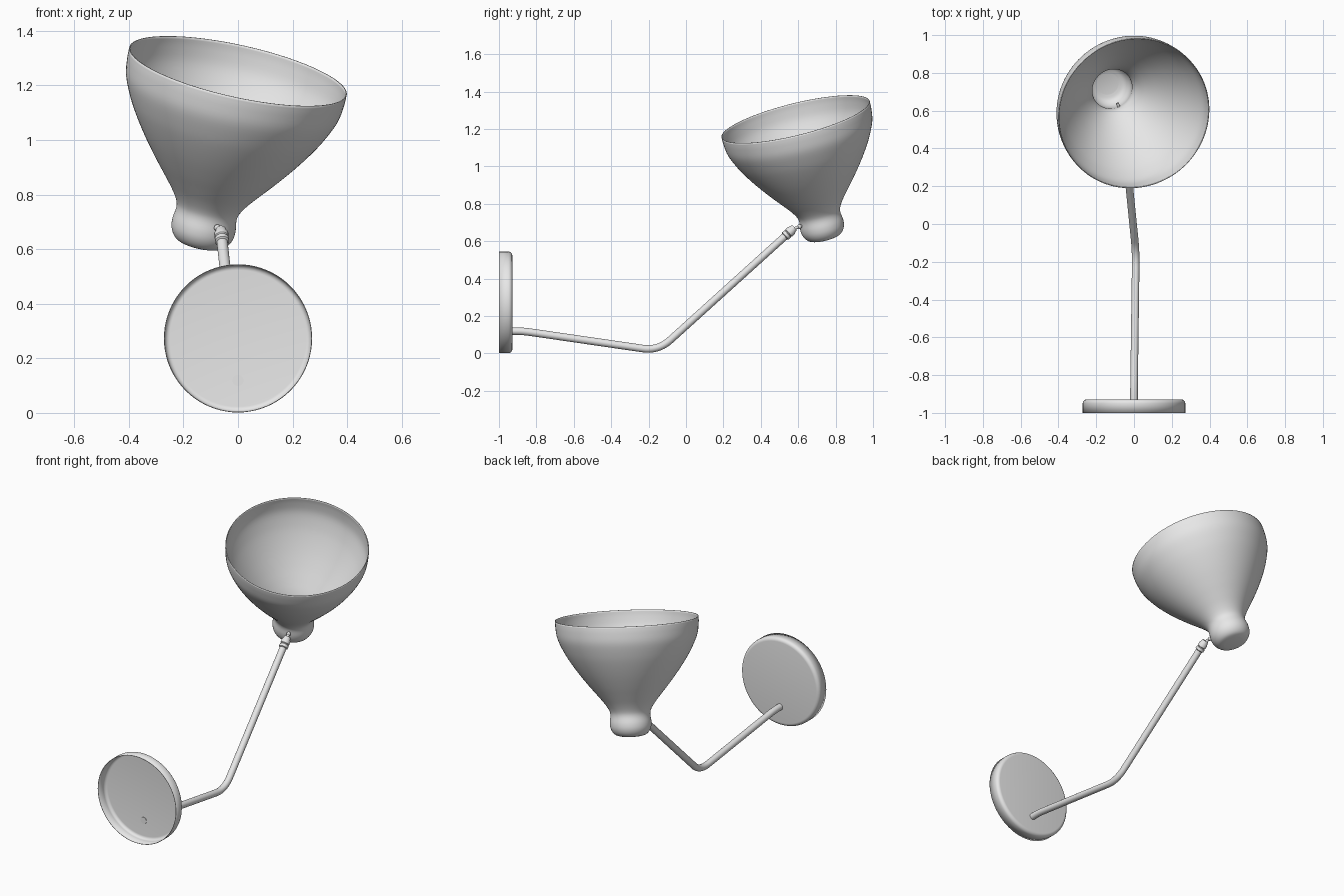
import bpy
import bmesh
import math
from mathutils import Vector

cube = bpy.data.objects.get("Cube")
if cube:
    bpy.data.objects.remove(cube, do_unlink=True)

GREY = (0.8, 0.8, 0.8, 1.0)
metal = bpy.data.materials.new("light_grey_metal")
metal.use_nodes = True
metal.diffuse_color = GREY
metal.node_tree.nodes["Principled BSDF"].inputs["Base Color"].default_value = GREY


def finish(name, bm, angle=40):
    """Turn a bmesh into a smooth shaded object."""
    bmesh.ops.remove_doubles(bm, verts=bm.verts, dist=1e-5)
    bmesh.ops.recalc_face_normals(bm, faces=bm.faces)
    mesh = bpy.data.meshes.new(name)
    bm.to_mesh(mesh)
    bm.free()
    obj = bpy.data.objects.new(name, mesh)
    bpy.context.collection.objects.link(obj)
    mesh.materials.append(metal)
    bpy.ops.object.select_all(action="DESELECT")
    obj.select_set(True)
    bpy.context.view_layer.objects.active = obj
    bpy.ops.object.shade_smooth_by_angle(angle=math.radians(angle))
    return obj


def bridge(bm, rings):
    """Join neighbouring rings of vertices with quads."""
    for a, b in zip(rings, rings[1:]):
        for i in range(len(a)):
            j = (i + 1) % len(a)
            bm.faces.new((a[i], a[j], b[j], b[i]))


def ring(bm, centre, direction, radius, sides):
    turn = Vector((0, 0, 1)).rotation_difference(direction)
    return [bm.verts.new(centre + turn @ Vector((radius * math.cos(a), radius * math.sin(a), 0)))
            for a in (math.tau * i / sides for i in range(sides))]


def lathe(name, origin, axis, profile, sides=64, wall=0):
    """Revolve (distance along axis, radius) pairs; wall > 0 leaves an open shell."""
    axis, origin = Vector(axis).normalized(), Vector(origin)
    bm = bmesh.new()
    rings = [ring(bm, origin + axis * t, axis, r, sides) for t, r in profile]
    bridge(bm, rings)
    bm.faces.new(rings[-1])
    if not wall:
        bm.faces.new(rings[0])
    obj = finish(name, bm)
    if wall:
        shell = obj.modifiers.new("wall", "SOLIDIFY")
        shell.thickness = wall
        shell.offset = 0
    return obj


def smooth_profile(points, steps=4):
    """Catmull-Rom interpolation through the points."""
    pts = [Vector(p) for p in points]
    pts = [2 * pts[0] - pts[1]] + pts + [pts[-1]]
    out = []
    for p0, p1, p2, p3 in zip(pts, pts[1:], pts[2:], pts[3:]):
        for k in range(steps):
            u = k / steps
            out.append(0.5 * (2 * p1 + (p2 - p0) * u + (2 * p0 - 5 * p1 + 4 * p2 - p3) * u * u
                              + (3 * p1 - p0 - 3 * p2 + p3) * u ** 3))
    return [tuple(p) for p in out + [pts[-1]]]


def tube(name, corners, radius, reach, sides=24, steps=10):
    """Round tube through corners, each bend rounded over the given reach."""
    pts = [Vector(c) for c in corners]
    path = [pts[0]]
    for a, b, c, d in zip(pts, pts[1:], pts[2:], reach):
        start, end = b + (a - b).normalized() * d, b + (c - b).normalized() * d
        for k in range(steps + 1):
            u = k / steps
            path.append(start * (1 - u) ** 2 + b * 2 * u * (1 - u) + end * u * u)
    path.append(pts[-1])
    bm = bmesh.new()
    rings = []
    side = Vector((1, 0, 0))
    for i, p in enumerate(path):
        d = (path[min(i + 1, len(path) - 1)] - path[max(i - 1, 0)]).normalized()
        u = (side - d * side.dot(d)).normalized()
        v = d.cross(u)
        rings.append([bm.verts.new(p + radius * (u * math.cos(a) + v * math.sin(a)))
                      for a in (math.tau * k / sides for k in range(sides))])
    bridge(bm, rings)
    bm.faces.new(rings[0])
    bm.faces.new(rings[-1])
    return finish(name, bm)


# Wall plate: a shallow cup, open at the wall side, with a rounded front edge
edge = [(0.05 + 0.02 * math.sin(a), 0.25 + 0.02 * math.cos(a))
        for a in (math.pi / 2 * k / 6 for k in range(7))]
lathe("wall_plate", (0, -1, 0.273), (0, 1, 0), [(0, 0.27)] + edge, sides=80, wall=0.003)

# Bent arm
elbow = Vector((0.01, -0.148, 0.014))
arm_end = Vector((-0.06, 0.55, 0.645))
tube("arm", [(0, -0.935, 0.119), (0, -0.87, 0.119), elbow, arm_end], 0.02, [0.04, 0.085])

# Joint collar with stepped rings at the end of the arm
along = (arm_end - elbow).normalized()
lathe("joint_collar", arm_end - along * 0.03, along,
      [(0, 0.021), (0.004, 0.026), (0.02, 0.026), (0.024, 0.022), (0.028, 0.026),
       (0.048, 0.026), (0.058, 0.021), (0.07, 0.019)], sides=32)

# Thin pin and small knob between the collar and the shade
pin_start = arm_end + along * 0.03
pin_end = Vector((-0.088, 0.64, 0.69))
pin_axis = pin_end - pin_start
lathe("joint_pin", pin_start, pin_axis, [(0, 0.008), (pin_axis.length, 0.008)], sides=16)
knob = [(0.012 * (1 - math.cos(a)), 0.012 * math.sin(a) + 0.0005)
        for a in (math.pi * k / 10 for k in range(11))]
lathe("joint_knob", pin_start + pin_axis * 0.35, pin_axis, knob, sides=16)

# Bell shaped shade, open at the top, narrowing to a rounded socket cup
bell = [(0, 0.406), (0.04, 0.405), (0.1, 0.396), (0.17, 0.366), (0.23, 0.332), (0.3, 0.285),
        (0.37, 0.232), (0.43, 0.183), (0.48, 0.143), (0.52, 0.118), (0.55, 0.111), (0.59, 0.116),
        (0.62, 0.114), (0.645, 0.103), (0.662, 0.085), (0.67, 0.058)]
lathe("shade", (0, 0.586, 1.252), (-0.21, 0.235, -0.949), smooth_profile(bell), sides=96, wall=0.004)
